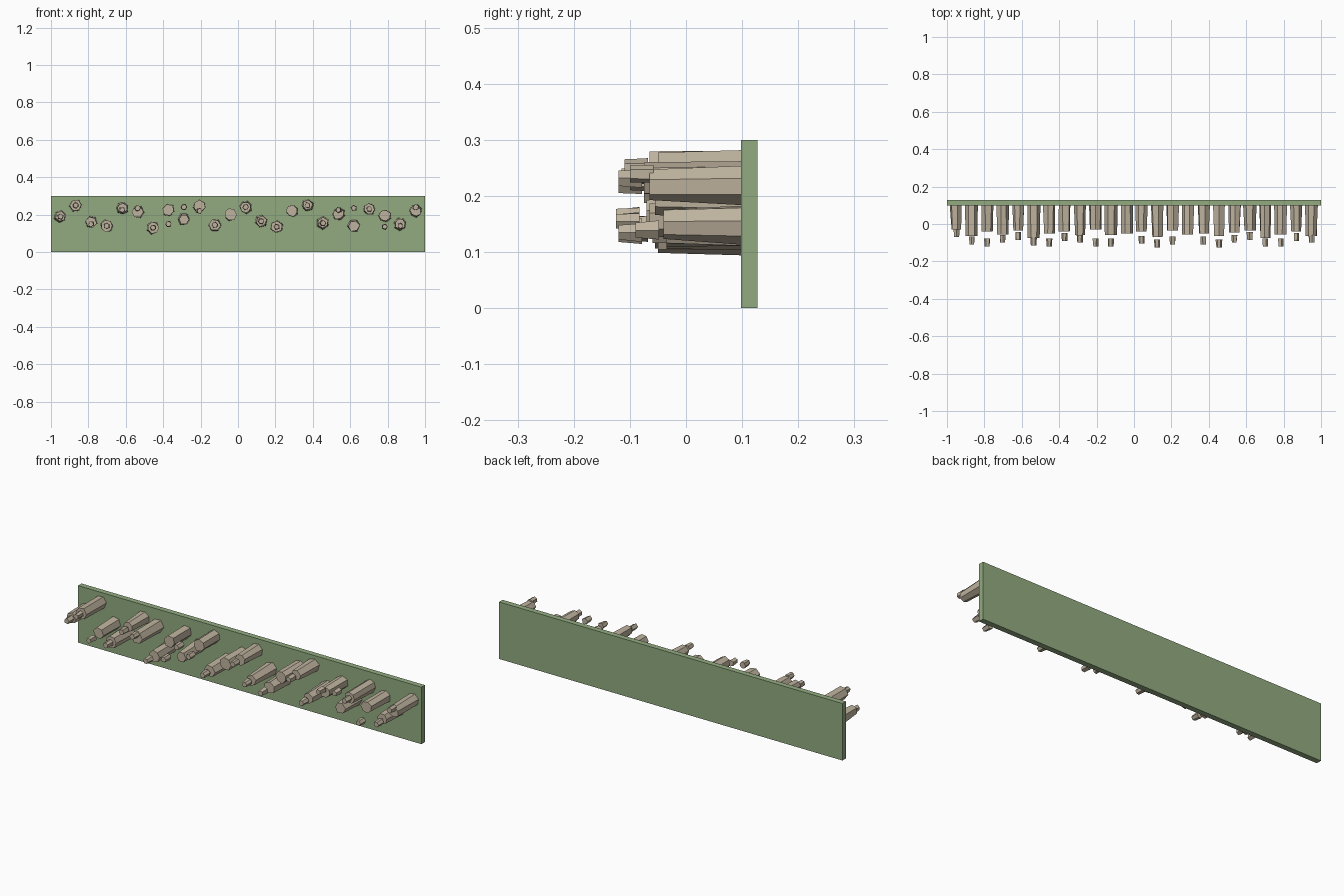
import bpy
import bmesh
import math
import random

random.seed(4)

cube = bpy.data.objects.get("Cube")
if cube:
    bpy.data.objects.remove(cube, do_unlink=True)


def make_material(name, rgb):
    mat = bpy.data.materials.new(name)
    mat.use_nodes = True
    colour = (*rgb, 1.0)
    mat.diffuse_color = colour
    mat.node_tree.nodes["Principled BSDF"].inputs["Base Color"].default_value = colour
    return mat


def finish(name, bm, mat):
    bmesh.ops.recalc_face_normals(bm, faces=bm.faces)
    mesh = bpy.data.meshes.new(name)
    bm.to_mesh(mesh)
    bm.free()
    mesh.materials.append(mat)
    obj = bpy.data.objects.new(name, mesh)
    bpy.context.collection.objects.link(obj)
    return obj


def rough_prism(name, x, z, back, front, radius, taper, sides, mat):
    """Irregular tapered prism running forward along y."""
    bm = bmesh.new()
    turn = random.uniform(0, math.tau)
    rings = []
    for y, size in ((back, radius), (front, radius * taper)):
        ring = []
        for i in range(sides):
            angle = turn + math.tau * i / sides
            r = size * random.uniform(0.9, 1.1)
            ring.append(bm.verts.new((x + r * math.cos(angle), y, z + r * math.sin(angle))))
        rings.append(ring)
    for ring in rings:
        bm.faces.new(ring)
    for i in range(sides):
        j = (i + 1) % sides
        bm.faces.new((rings[0][i], rings[0][j], rings[1][j], rings[1][i]))
    return finish(name, bm, mat)


green = make_material("moss_green", (0.29, 0.41, 0.22))
stone = make_material("pale_stone", (0.52, 0.45, 0.345))

# Backing panel
PANEL_FRONT, PANEL_BACK, HEIGHT = 0.098, 0.127, 0.3
bm = bmesh.new()
bmesh.ops.create_cube(bm, size=1)
bmesh.ops.scale(bm, vec=(2, PANEL_BACK - PANEL_FRONT, HEIGHT), verts=bm.verts)
bmesh.ops.translate(bm, vec=(0, (PANEL_FRONT + PANEL_BACK) / 2, HEIGHT / 2), verts=bm.verts)
finish("backing_panel", bm, green)

# Row of stubs: height, forward reach and knob tip in millimetre-like units
heights = (19, 25, 16, 14, 23.5, 21.5, 13, 22.5, 17.5, 24.5, 14.5, 20,
           24, 16.5, 13.5, 22, 25, 15.5, 20.5, 14, 23, 19.5, 15, 22)
reaches = (3, 6.5, 4, 5.5, 3.5, 7.5, 5, 4, 6, 3, 6, 5,
           4, 7, 3.5, 5.5, 5, 6.5, 4.5, 3.5, 7.5, 5.5, 4, 6.5)
tips = (7, 11, 12, 10, 8.5, 11.5, 12, 9, 10, 12, 12, 0,
        10.5, 12.5, 11, 0, 11, 12.5, 10, 8.5, 12, 12, 9, 10)
# Knobs that sit away from the middle of their stub
knob_heights = {2: 15, 4: 22.5, 5: 23.5, 7: 15, 8: 24, 9: 22,
                18: 22.5, 19: 23.5, 21: 13.5, 22: 14, 23: 24}

for i, (height, reach, tip) in enumerate(zip(heights, reaches, tips)):
    x = -0.95 + i * 1.9 / 23
    rough_prism(f"stub_{i + 1}", x, height / 100, PANEL_FRONT + 0.002, -reach / 100,
                0.034, random.uniform(0.78, 0.95), random.choice((6, 7)), stone)
    if tip:
        z = knob_heights.get(i, height) / 100
        rough_prism(f"knob_{i + 1}", x, z, 0.042 - tip / 100, -tip / 100,
                    0.017, 0.85, random.choice((5, 6)), stone)
